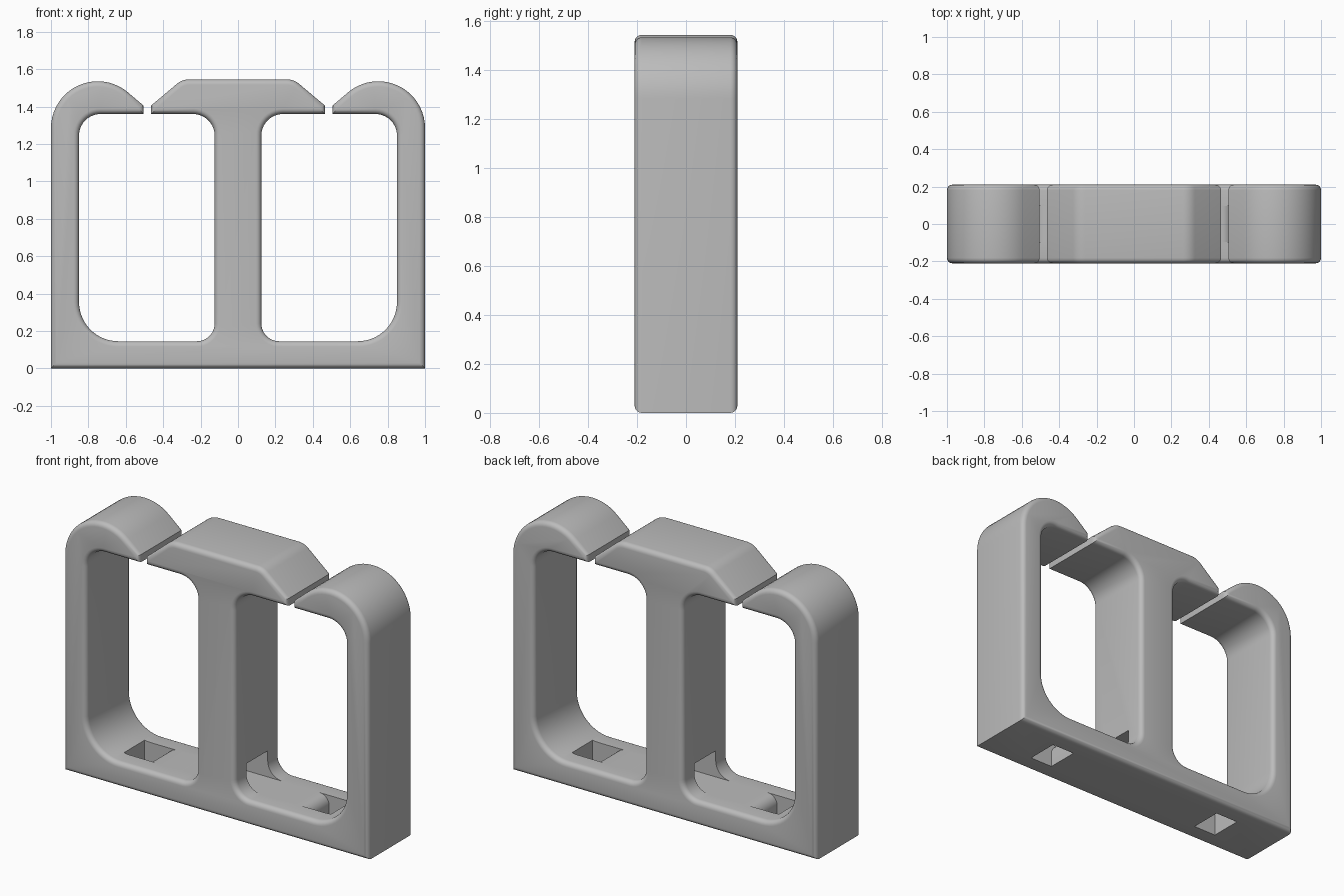
import bpy
import bmesh
from math import cos, sin, radians

cube = bpy.data.objects.get("Cube")
if cube:
    bpy.data.objects.remove(cube, do_unlink=True)

DEPTH = 0.21      # half thickness along y
FLOOR = 0.145     # top of the base
ROUND = 0.029     # rim rounding

grey = bpy.data.materials.new("plain grey")
grey.use_nodes = True
colour = (0.5, 0.5, 0.5, 1)
grey.diffuse_color = colour
grey.node_tree.nodes["Principled BSDF"].inputs["Base Color"].default_value = colour


def arc(cx, cz, r, start, end, steps=10):
    """Points on an arc in the xz plane, angles in degrees."""
    angles = [radians(start + (end - start) * i / steps) for i in range(steps + 1)]
    return [(cx + r * cos(a), cz + r * sin(a)) for a in angles]


def extrude(name, outline, half, rim=0):
    """Extrude an xz outline along y and optionally round its front and back rims."""
    bm = bmesh.new()
    rings = [[bm.verts.new((x, y, z)) for x, z in outline] for y in (-half, half)]
    caps = [bm.faces.new(ring) for ring in rings]
    n = len(outline)
    for i in range(n):
        j = (i + 1) % n
        bm.faces.new((rings[0][i], rings[0][j], rings[1][j], rings[1][i]))
    bmesh.ops.recalc_face_normals(bm, faces=bm.faces)
    if rim:
        edges = list({e for cap in caps for e in cap.edges})
        bmesh.ops.bevel(bm, geom=edges, offset=rim, offset_type='OFFSET',
                        segments=5, profile=0.5, affect='EDGES', clamp_overlap=False)
    mesh = bpy.data.meshes.new(name)
    bm.to_mesh(mesh)
    bm.free()
    mesh.materials.append(grey)
    obj = bpy.data.objects.new(name, mesh)
    bpy.context.collection.objects.link(obj)
    return obj


# Left half outline: base, side arm with hooked top, opening, stem, crosspiece
half_outline = [(1, 0)]
half_outline += arc(0.75, 1.285, 0.25, 0, 130, 20)            # hooked top
half_outline += [(0.505, 1.405), (0.505, 1.36)]               # hook tip
half_outline += arc(0.735, 1.245, 0.115, 90, 0)               # opening corners
half_outline += arc(0.64, FLOOR + 0.21, 0.21, 0, -90, 14)
half_outline += arc(0.22, FLOOR + 0.095, 0.095, 270, 180)
half_outline += arc(0.24, 1.245, 0.115, 180, 90)
half_outline += [(0.465, 1.36), (0.465, 1.405)]               # crosspiece tip
half_outline += arc(0.262, 1.445, 0.1, 50, 90, 6)
outline = half_outline + [(-x, z) for x, z in reversed(half_outline)]
frame = extrude("double_hook_frame", outline, DEPTH, ROUND)

# Strap slots through the base, each with a rounded lip towards the stem
slot = [(0.68, -0.1), (0.53, -0.1)] + arc(0.47, FLOOR - 0.06, 0.06, 0, 90, 8)
slot += [(0.47, 0.2), (0.68, 0.2)]
# Strap tunnel through the foot of the stem
tunnel = [(-0.3, FLOOR), (0.3, FLOOR), (0.3, 0.3), (-0.3, 0.3)]
cutters = [extrude("left_slot_cutter", slot, 0.097),
           extrude("right_slot_cutter", [(-x, z) for x, z in slot], 0.097),
           extrude("tunnel_cutter", tunnel, 0.1)]
for cutter in cutters:
    cutter.hide_render = True
    mod = frame.modifiers.new(cutter.name, 'BOOLEAN')
    mod.operation = 'DIFFERENCE'
    mod.solver = 'EXACT'
    mod.object = cutter

# Bake the cuts, then remove the cutters
bpy.ops.object.select_all(action='DESELECT')
frame.select_set(True)
bpy.context.view_layer.objects.active = frame
for mod in list(frame.modifiers):
    bpy.ops.object.modifier_apply(modifier=mod.name)
for cutter in cutters:
    bpy.data.objects.remove(cutter, do_unlink=True)
bpy.ops.object.shade_smooth_by_angle(angle=radians(30))
